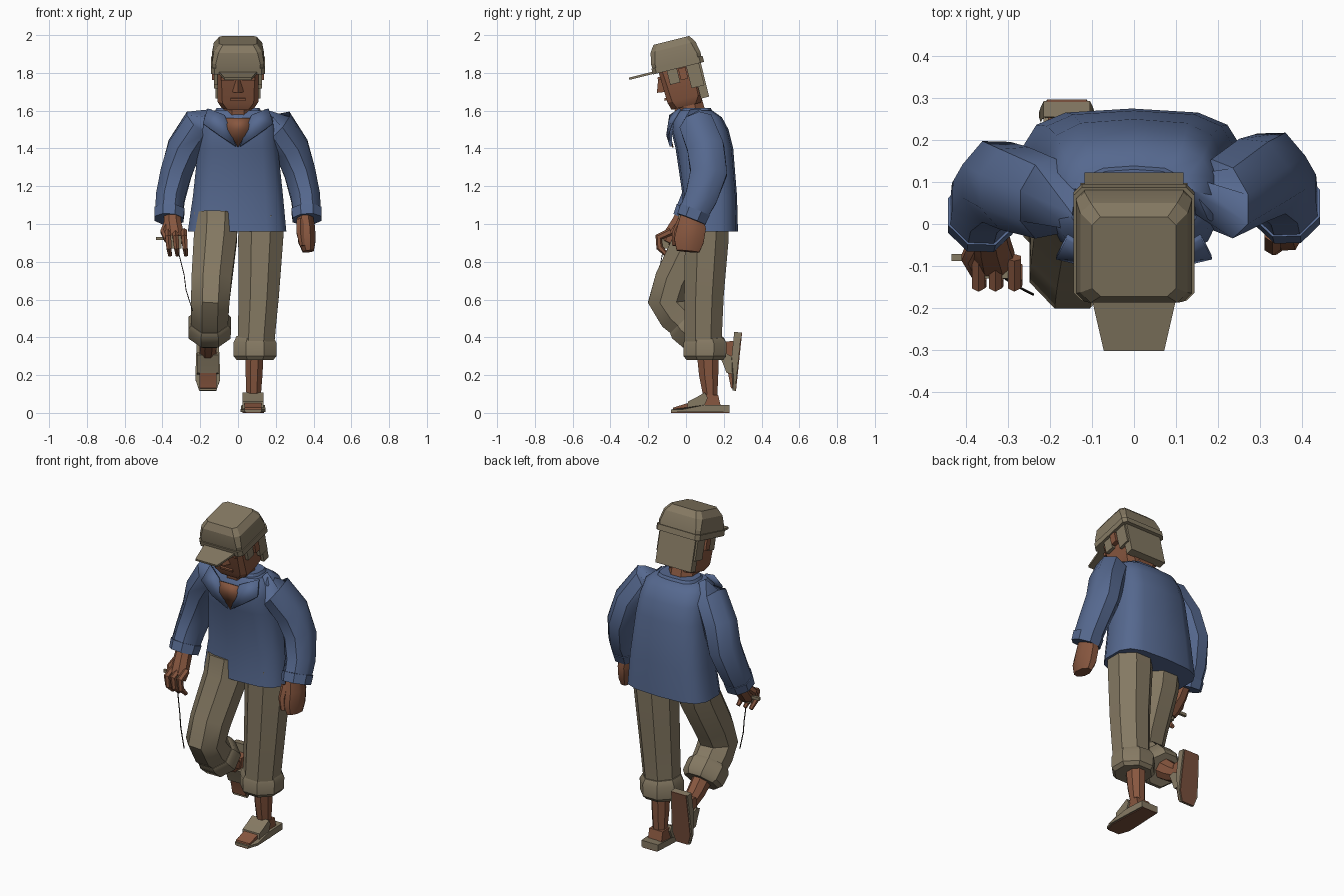
import bpy, bmesh, math
from mathutils import Vector, Matrix


def material(name, rgb):
    m = bpy.data.materials.new(name)
    m.diffuse_color = (*rgb, 1)
    return m


KHAKI = material("khaki cloth", (0.235, 0.192, 0.124))
BLUE = material("blue cloth", (0.092, 0.140, 0.275))
SKIN = material("brown skin", (0.245, 0.095, 0.050))
SOLE = material("sole brown", (0.19, 0.078, 0.045))
DARK = material("dark line", (0.03, 0.022, 0.018))
ID = Matrix.Identity(4)


def finish(name, bm, mat, mtx=ID, angle=30):
    bmesh.ops.recalc_face_normals(bm, faces=bm.faces)
    me = bpy.data.meshes.new(name)
    bm.to_mesh(me)
    bm.free()
    me.materials.append(mat)
    ob = bpy.data.objects.new(name, me)
    me.transform(mtx)
    bpy.context.collection.objects.link(ob)
    bpy.ops.object.select_all(action='DESELECT')
    ob.select_set(True)
    bpy.context.view_layer.objects.active = ob
    bpy.ops.object.shade_smooth_by_angle(angle=math.radians(angle))
    return ob


def loft(name, rings, mat, mtx=ID, angle=30):
    """Skin a list of equal-length point rings and close both ends."""
    bm = bmesh.new()
    vs = [[bm.verts.new(p) for p in r] for r in rings]
    n = len(vs[0])
    for a, b in zip(vs, vs[1:]):
        for i in range(n):
            j = (i + 1) % n
            bm.faces.new((a[i], a[j], b[j], b[i]))
    bm.faces.new(vs[0])
    bm.faces.new(vs[-1])
    return finish(name, bm, mat, mtx, angle)


def tube(name, path, mat, n=8, angle=35, mtx=ID):
    """Limb: path holds (x, y, z, radius across, radius in depth)."""
    c = [Vector(p[:3]) for p in path]
    rings = []
    for i, p in enumerate(path):
        d = (c[min(i + 1, len(c) - 1)] - c[max(i - 1, 0)]).normalized()
        ax = Vector((0, 1, 0)) if abs(d.x) > 0.95 else Vector((1, 0, 0))
        u = (ax - d * ax.dot(d)).normalized()
        v = d.cross(u)
        rings.append([c[i] + u * p[3] * math.cos(t) + v * p[4] * math.sin(t)
                      for t in (2 * math.pi * (k + 0.5) / n for k in range(n))])
    return loft(name, rings, mat, mtx, angle)


def rect(hx, y0, y1, z, ch=0.0):
    """Horizontal rectangle with chamfered corners."""
    c = ch
    return [(-hx + c, y0, z), (hx - c, y0, z), (hx, y0 + c, z), (hx, y1 - c, z),
            (hx - c, y1, z), (-hx + c, y1, z), (-hx, y1 - c, z), (-hx, y0 + c, z)]


def box(name, x0, x1, y0, y1, z0, z1, mat, mtx=ID):
    r = lambda z: [(x0, y0, z), (x1, y0, z), (x1, y1, z), (x0, y1, z)]
    return loft(name, [r(z0), r(z1)], mat, mtx)


def prism(name, prof, hx, mat, mtx=ID):
    """Side profile in (y, z) extruded across x."""
    return loft(name, [[(x, y, z) for y, z in prof] for x in (-hx, hx)], mat, mtx)


def plate(name, pts, faces, mat, thick):
    bm = bmesh.new()
    vs = [bm.verts.new(p) for p in pts]
    for f in faces:
        bm.faces.new([vs[i] for i in f])
    ob = finish(name, bm, mat)
    s = ob.modifiers.new("thickness", 'SOLIDIFY')
    s.thickness, s.offset = thick, 0
    return ob


# shirt body: rounded-square rings (z, half width, front, back)
def body_ring(z, hx, y0, y1, cx=0.0, n=14, e=0.62):
    pts = []
    for k in range(n):
        t = 2 * math.pi * (k + 0.5) / n
        c, s = math.cos(t), math.sin(t)
        pts.append((cx + hx * math.copysign(abs(c) ** e, c),
                    (y0 + y1) / 2 + (y1 - y0) / 2 * math.copysign(abs(s) ** e, s), z))
    return pts


loft("shirt_body", [body_ring(*r) for r in (
    (0.96, 0.265, -0.03, 0.275, -0.005), (1.15, 0.242, -0.018, 0.27), (1.4, 0.215, -0.055, 0.25),
    (1.5, 0.205, -0.08, 0.225), (1.565, 0.19, -0.068, 0.19), (1.6, 0.15, -0.04, 0.14))],
    BLUE, angle=40)
loft("collar_back", [body_ring(1.57, 0.14, -0.045, 0.155), body_ring(1.615, 0.115, -0.02, 0.13)], BLUE)

# open neck and collar flaps
plate("neck_opening", [(0, -0.07, 1.405), (0.055, -0.093, 1.5), (0.065, -0.078, 1.56),
                       (-0.065, -0.078, 1.56), (-0.055, -0.093, 1.5)],
      [(0, 1, 4), (4, 1, 2, 3)], SKIN, 0.008)
for s, side in ((1, "left"), (-1, "right")):
    plate("collar_flap_" + side,
          [(s * x, y, z) for x, y, z in ((0.012, -0.08, 1.41), (0.07, -0.082, 1.575), (0.16, -0.03, 1.61),
                                         (0.185, -0.078, 1.53), (0.10, -0.098, 1.47))],
          [(0, 1, 4), (1, 2, 3, 4)], BLUE, 0.014)

    # sleeves with a cuff
    d = 0 if s > 0 else -0.02
    tube("sleeve_" + side, [(s * 0.13, 0.05, 1.535, 0.07, 0.08), (s * 0.21, 0.06, 1.52, 0.098, 0.098),
                            (s * 0.285, 0.105 + d, 1.40, 0.098, 0.105),
                            (s * 0.328, 0.12 + d, 1.27, 0.09, 0.105),
                            (s * 0.358, 0.08 + d, 1.14, 0.083, 0.092),
                            (s * 0.364, 0.045 + d, 1.07, 0.08, 0.085)], BLUE, angle=45)
    tube("sleeve_cuff_" + side, [(s * 0.363, 0.048 + d, 1.075, 0.087, 0.09),
                                 (s * 0.366, 0.028 + d, 1.025, 0.083, 0.086)], BLUE)

# relaxed hand
tube("hand_left", [(0.352, 0.03, 1.06, 0.045, 0.06), (0.36, 0.03, 0.98, 0.052, 0.082),
                   (0.365, 0.015, 0.91, 0.05, 0.085), (0.372, 0.01, 0.855, 0.032, 0.065)], SKIN)
tube("thumb_left", [(0.33, -0.02, 1.02, 0.022, 0.025), (0.33, -0.05, 0.95, 0.022, 0.025),
                    (0.34, -0.055, 0.885, 0.015, 0.018)], SKIN, 6)

# gripping hand with curled fingers
tube("hand_right", [(-0.35, 0.0, 1.06, 0.045, 0.05), (-0.345, -0.04, 0.99, 0.05, 0.05),
                    (-0.335, -0.085, 0.93, 0.055, 0.045), (-0.33, -0.10, 0.90, 0.045, 0.035)], SKIN)
for i, x in enumerate((-0.37, -0.33, -0.285)):
    tube(f"finger_right_{i}", [(x, -0.08, 0.96, 0.018, 0.02), (x, -0.145, 0.93, 0.018, 0.02),
                               (x + 0.005, -0.14, 0.875, 0.016, 0.018),
                               (x + 0.01, -0.10, 0.835, 0.011, 0.012)], SKIN, 6)
tube("thumb_right", [(-0.375, -0.04, 1.0, 0.02, 0.022), (-0.395, -0.08, 0.96, 0.018, 0.02),
                     (-0.375, -0.12, 0.91, 0.014, 0.014)], SKIN, 6)
# reel, handle and hanging line
box("line_reel", -0.36, -0.30, -0.13, -0.09, 0.87, 0.94, KHAKI)
box("reel_handle", -0.435, -0.33, -0.088, -0.072, 0.915, 0.932, KHAKI)
tube("hanging_line", [(-0.32, -0.12, 0.87, 0.003, 0.003), (-0.285, -0.145, 0.73, 0.003, 0.003),
                      (-0.275, -0.15, 0.65, 0.003, 0.003), (-0.24, -0.168, 0.54, 0.003, 0.003)], DARK, 4)

# straight leg
tube("trouser_left", [(0.125, 0.11, 1.05, 0.13, 0.125), (0.12, 0.11, 0.92, 0.129, 0.125),
                      (0.11, 0.095, 0.62, 0.115, 0.113), (0.095, 0.09, 0.37, 0.105, 0.106)], KHAKI)
tube("trouser_cuff_left", [(0.092, 0.10, 0.40, 0.108, 0.105), (0.09, 0.10, 0.37, 0.124, 0.124),
                           (0.09, 0.10, 0.30, 0.122, 0.122), (0.09, 0.10, 0.28, 0.105, 0.105)], KHAKI)
tube("shin_left", [(0.088, 0.115, 0.33, 0.052, 0.064), (0.085, 0.12, 0.2, 0.048, 0.055),
                   (0.082, 0.13, 0.07, 0.04, 0.038)], SKIN)

# bent leg
tube("trouser_right", [(-0.115, 0.075, 1.05, 0.125, 0.12), (-0.12, 0.05, 0.92, 0.123, 0.122),
                       (-0.14, -0.06, 0.70, 0.115, 0.115), (-0.147, -0.095, 0.59, 0.11, 0.115),
                       (-0.15, -0.05, 0.525, 0.107, 0.11), (-0.15, 0.03, 0.45, 0.103, 0.10)], KHAKI)
tube("trouser_cuff_right", [(-0.15, -0.015, 0.49, 0.108, 0.105), (-0.15, 0.0, 0.475, 0.122, 0.118),
                            (-0.15, 0.055, 0.425, 0.12, 0.115), (-0.15, 0.07, 0.41, 0.10, 0.10)], KHAKI)
tube("shin_right", [(-0.152, 0.03, 0.45, 0.055, 0.064), (-0.157, 0.13, 0.37, 0.05, 0.055),
                    (-0.16, 0.215, 0.315, 0.04, 0.04)], SKIN)


# feet in sandals: toe at -y, built flat and then placed
def foot(side, m):
    outline = lambda k, z0, z1: [(x * k, y, z0 if y < 0.05 else z1) for x, y in (
        (-0.045, -0.08), (0.045, -0.08), (0.066, -0.02), (0.062, 0.1), (0.055, 0.23),
        (-0.055, 0.23), (-0.062, 0.1), (-0.066, -0.02))]
    loft("sandal_sole_" + side, [outline(1, 0.004, 0.004), outline(1, 0.018, 0.042)], KHAKI, m)
    loft("sole_underside_" + side, [outline(0.86, 0, 0), outline(0.86, 0.006, 0.006)], SOLE, m)
    prism("foot_" + side, [(-0.07, 0.012), (-0.068, 0.028), (0.02, 0.055), (0.09, 0.098),
                           (0.17, 0.095), (0.185, 0.03)], 0.045, SKIN, m)
    prism("sandal_strap_" + side, [(0.005, 0.015), (0.01, 0.06), (0.05, 0.08), (0.10, 0.108),
                                   (0.115, 0.08), (0.09, 0.02)], 0.056, KHAKI, m)


foot("left", Matrix.Translation((0.08, 0, 0)))
foot("right", Matrix.Translation((-0.16, 0.273, 0.196)) @ Matrix.Rotation(math.radians(84), 4, 'X'))

# neck and forward-tilted head
tube("neck", [(0, 0.05, 1.5, 0.10, 0.10), (0, 0.02, 1.6, 0.085, 0.085), (0, 0.0, 1.69, 0.08, 0.08)], SKIN)
H = Matrix.Translation((0, -0.03, 1.75)) @ Matrix.Rotation(math.radians(14), 4, 'X')
loft("head", [rect(0.085, -0.08, 0.08, -0.13, 0.03), rect(0.108, -0.092, 0.1, -0.09, 0.025),
              rect(0.11, -0.1, 0.1, 0.1, 0.02)], SKIN, H)
loft("nose", [[(-0.034, -0.09, -0.03), (0.034, -0.09, -0.03), (0, -0.134, -0.024)],
              [(-0.012, -0.09, 0.05), (0.012, -0.09, 0.05), (0, -0.108, 0.05)]], SKIN, H)
box("mouth", -0.04, 0.04, -0.104, -0.09, -0.075, -0.062, SKIN, H)
for s, side in ((1, "left"), (-1, "right")):
    a = sorted((s * 0.02, s * 0.09))
    box("brow_" + side, *a, -0.112, -0.09, 0.038, 0.055, SKIN, H)
    b = sorted((s * 0.10, s * 0.138))
    box("ear_" + side, *b, 0.006, 0.045, 0.01, 0.072, SKIN, H)
    # stepped side hair
    c = sorted((s * 0.10, s * 0.128))
    box("sideburn_" + side, *c, -0.055, 0.0, 0.0, 0.09, KHAKI, H)
    box("side_hair_" + side, *c, 0.05, 0.12, -0.045, 0.09, KHAKI, H)
box("back_hair", -0.118, 0.118, 0.085, 0.13, -0.11, 0.09, KHAKI, H)

# cap with band and brim
loft("cap", [rect(0.136, -0.125, 0.14, 0.08, 0.02), rect(0.138, -0.127, 0.142, 0.13, 0.02),
             rect(0.128, -0.115, 0.13, 0.19, 0.025), rect(0.10, -0.09, 0.105, 0.227, 0.02)], KHAKI, H, 20)
loft("cap_band", [rect(0.144, -0.131, 0.148, 0.075, 0.02), rect(0.144, -0.131, 0.148, 0.108, 0.02)], KHAKI, H)
loft("cap_brim", [[(-w, y, 0.078), (w, y, 0.078), (w, y, 0.09), (-w, y, 0.09)]
                  for w, y in ((0.105, -0.11), (0.072, -0.258))], KHAKI, H)
